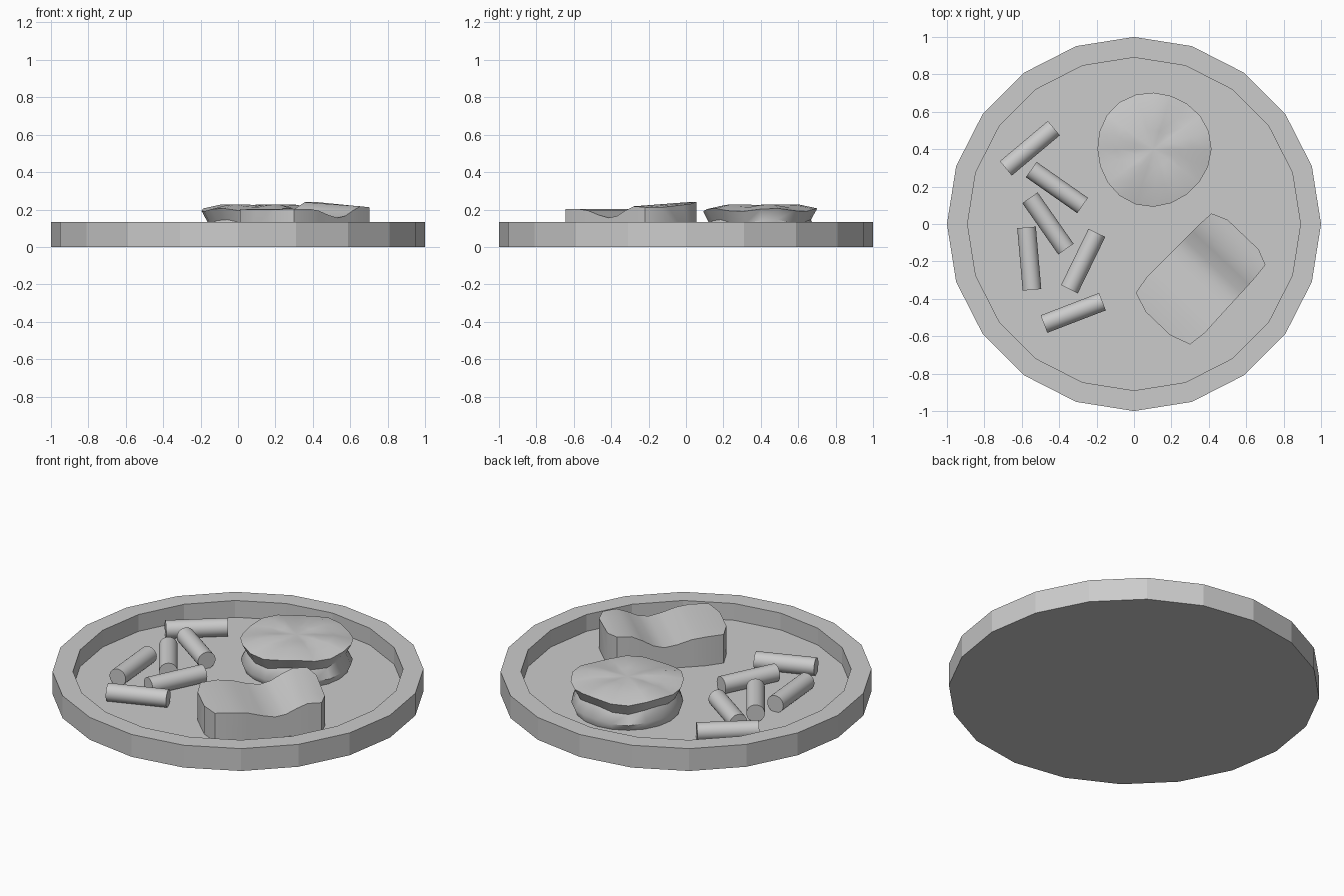
import bpy, bmesh
from math import sin, cos, pi, radians

if "Cube" in bpy.data.objects:
    bpy.data.objects.remove(bpy.data.objects["Cube"])

FLOOR = 0.033


def make(name, bm, smooth=None):
    bmesh.ops.recalc_face_normals(bm, faces=bm.faces[:])
    me = bpy.data.meshes.new(name)
    bm.to_mesh(me)
    bm.free()
    ob = bpy.data.objects.new(name, me)
    bpy.context.collection.objects.link(ob)
    if smooth:
        bpy.ops.object.select_all(action='DESELECT')
        ob.select_set(True)
        bpy.context.view_layer.objects.active = ob
        bpy.ops.object.shade_smooth_by_angle(angle=radians(smooth))
    return ob


def loft(bm, rings):
    """Join rings of points with quads; returns the rings of vertices."""
    vs = [[bm.verts.new(p) for p in ring] for ring in rings]
    n = len(vs[0])
    for a, b in zip(vs, vs[1:]):
        for i in range(n):
            j = (i + 1) % n
            bm.faces.new((a[i], a[j], b[j], b[i]))
    return vs


# plate: 20-sided disc with a raised rim
bm = bmesh.new()
profile = [(1, 0), (1, 0.133), (0.89, 0.133), (0.89, FLOOR)]
vs = loft(bm, [[(r * cos(i * pi / 10), r * sin(i * pi / 10), z) for i in range(20)]
               for r, z in profile])
bm.faces.new(vs[0])
bm.faces.new(vs[-1])
make("plate", bm, 15)

# round patty: pinched waist, wavy overhanging top
bm = bmesh.new()
cx, cy, N = 0.105, 0.4, 20
rings = []
for r, z, wave in [(0.285, FLOOR, 0), (0.302, 0.075, 0.006), (0.272, 0.135, 0.012),
                   (0.305, 0.198, 0.009), (0.2, 0.22, 0.009), (0.1, 0.223, 0.005)]:
    ring = []
    for i in range(N):
        t = 2 * pi * i / N
        rr = r + wave * 0.6 * sin(3 * t + 1)
        ring.append((cx + rr * cos(t), cy + rr * sin(t), z + wave * sin(5 * t + 0.5)))
    rings.append(ring)
vs = loft(bm, rings)
bm.faces.new(vs[0])
tip = bm.verts.new((cx, cy, 0.222))
for i in range(N):
    bm.faces.new((vs[-1][i], vs[-1][(i + 1) % N], tip))
make("round_patty", bm, 50)

# wavy slab: stations along its length (u, half width, top height)
bm = bmesh.new()
stations = [(-0.335, 0.09, 0.2), (-0.298, 0.2, 0.203), (-0.2, 0.215, 0.204),
            (-0.12, 0.213, 0.194), (-0.04, 0.211, 0.17), (0.03, 0.21, 0.157),
            (0.09, 0.209, 0.17), (0.15, 0.208, 0.202), (0.21, 0.206, 0.228),
            (0.288, 0.199, 0.226), (0.323, 0.115, 0.22)]
rings = []
for u, w, z in stations:
    row = [(v * w, z - 0.075 * v * w * max(0, u) / 0.3) for v in (-1, -0.5, 0, 0.5, 1)]
    row += [(w, FLOOR), (-w, FLOOR)]
    rings.append([(0.36 + 0.69 * u + 0.725 * v, -0.29 + 0.725 * u - 0.69 * v, h)
                  for v, h in row])
vs = loft(bm, rings)
bm.faces.new(vs[0])
bm.faces.new(vs[-1])
make("wavy_slab", bm, 40)

# sticks: short cylinders lying on the plate (x, y, angle)
for k, (x, y, a) in enumerate([(-0.557, 0.405, 40), (-0.412, 0.195, -35),
                               (-0.46, 0.003, -55), (-0.56, -0.185, -85),
                               (-0.272, -0.198, 64), (-0.325, -0.475, 21)]):
    bpy.ops.mesh.primitive_cylinder_add(vertices=32, radius=0.05, depth=0.335,
                                        location=(x, y, FLOOR + 0.046),
                                        rotation=(0, pi / 2, radians(a)))
    bpy.context.object.name = f"stick_{k + 1}"
    bpy.ops.object.shade_smooth_by_angle(angle=radians(40))
